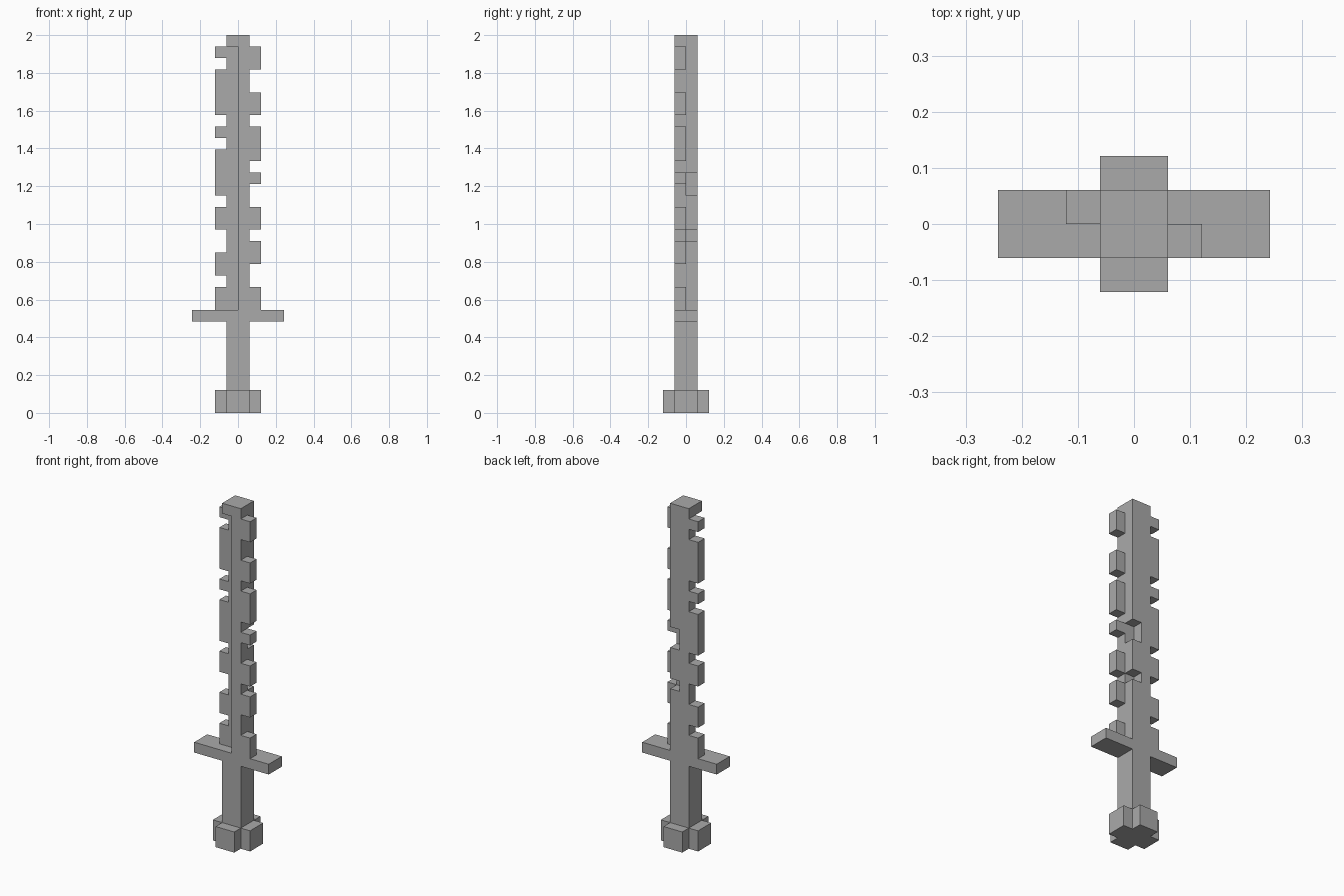
import bpy
import bmesh
from mathutils import Vector

UNIT = 2 / 33  # one block of the stepped design

cube = bpy.data.objects.get("Cube")
if cube:
    bpy.data.objects.remove(cube, do_unlink=True)

grey = bpy.data.materials.new("mid_grey")
grey.use_nodes = True
colour = (0.4, 0.4, 0.4, 1)
grey.diffuse_color = colour
grey.node_tree.nodes["Principled BSDF"].inputs["Base Color"].default_value = colour


def block(x0, x1, y0, y1, z0, z1):
    """Unit cells filled by a box."""
    return {(x, y, z) for x in range(x0, x1)
            for y in range(y0, y1) for z in range(z0, z1)}


# Pommel: a cross of two bars; grip and guard are plain bars
parts = {
    "pommel": block(-2, 2, -1, 1, 0, 2) | block(-1, 1, -2, 2, 0, 2),
    "grip": block(-1, 1, -1, 1, 2, 8),
    "guard": block(-4, 4, -1, 1, 8, 9),
}

# Blade: square bar with a long front groove and two notches at the back corner
blade = block(-1, 1, -1, 1, 9, 33)
blade -= block(-1, 0, -1, 0, 9, 32)
for low, high in [(15, 16), (19, 21)]:
    blade -= block(0, 1, 0, 1, low, high)

# Teeth: front half of the +x edge, back half of the -x edge
for low, high in [(9, 11), (13, 15), (16, 18), (20, 21), (22, 25), (26, 28), (30, 32)]:
    blade |= block(1, 2, -1, 0, low, high)
for low, high in [(9, 11), (12, 14), (16, 18), (19, 23), (24, 25), (26, 30), (31, 32)]:
    blade |= block(-2, -1, 0, 1, low, high)
parts["blade"] = blade

solid = set().union(*parts.values())


def build(name, cells):
    """Skin the exposed sides of the cells and merge them into flat faces."""
    bm = bmesh.new()
    corners = {}

    def corner(p):
        key = tuple(round(c) for c in p)
        if key not in corners:
            corners[key] = bm.verts.new(Vector(key) * UNIT)
        return corners[key]

    for cell in sorted(cells):
        for axis in range(3):
            for side in (0, 1):
                step = Vector((0, 0, 0))
                step[axis] = 2 * side - 1
                if tuple(round(c) for c in Vector(cell) + step) in solid:
                    continue
                u, v = Vector((0, 0, 0)), Vector((0, 0, 0))
                u[(axis + 1) % 3] = 1
                v[(axis + 2) % 3] = 1
                base = Vector(cell)
                base[axis] += side
                ring = [base, base + u, base + u + v, base + v]
                if not side:
                    ring.reverse()
                bm.faces.new([corner(p) for p in ring])

    bmesh.ops.dissolve_limit(bm, angle_limit=0.01, verts=bm.verts[:], edges=bm.edges[:])
    mesh = bpy.data.meshes.new(name)
    bm.to_mesh(mesh)
    bm.free()
    mesh.materials.append(grey)
    bpy.context.collection.objects.link(bpy.data.objects.new(name, mesh))


for part_name, part_cells in parts.items():
    build(part_name, part_cells)
